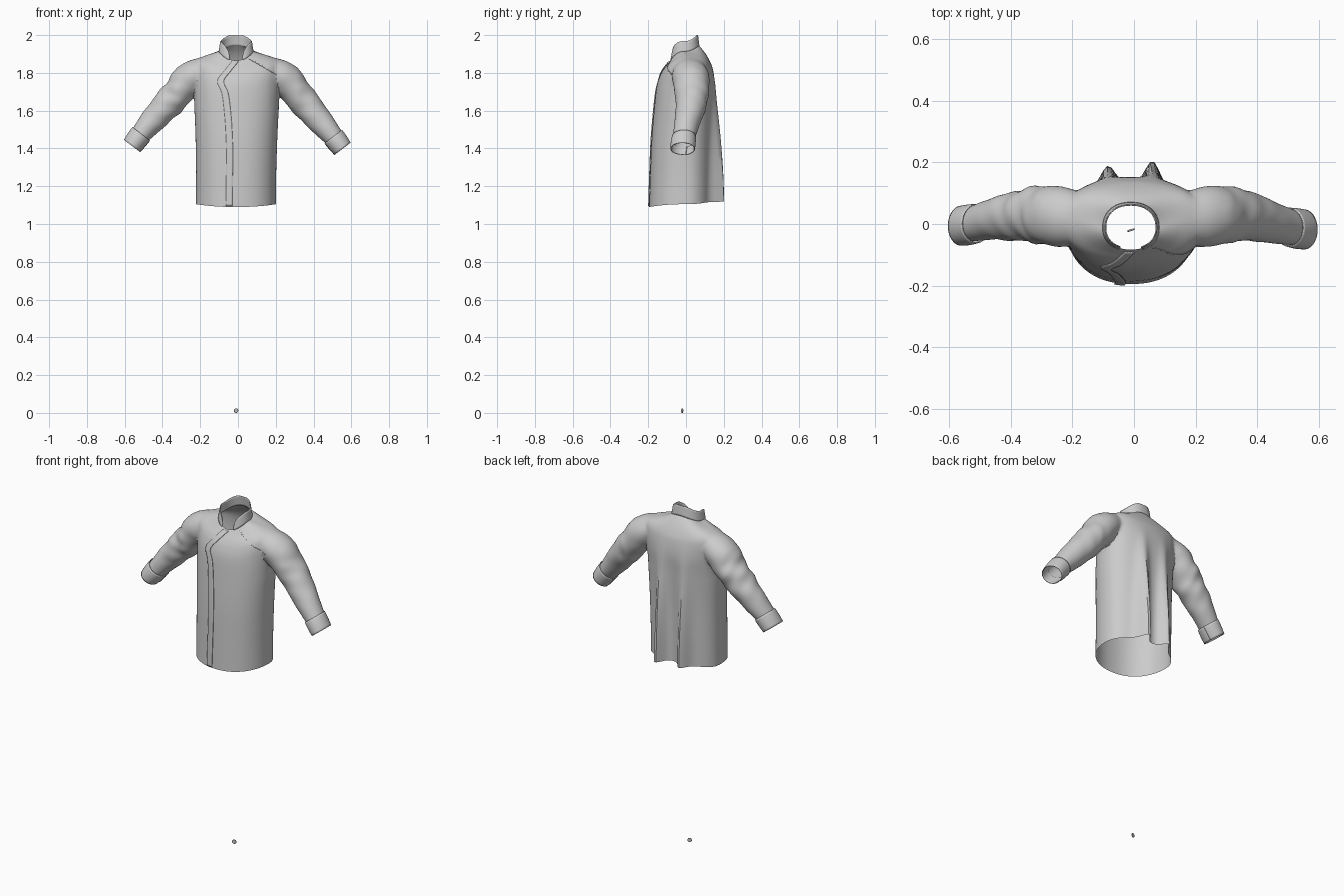
import bpy, bmesh, math
from mathutils import Vector
from mathutils.bvhtree import BVHTree

if "Cube" in bpy.data.objects:
    bpy.data.objects.remove(bpy.data.objects["Cube"])

PI = math.pi


def spline(keys, n):
    """Smooth interpolation through tuples of numbers."""
    out = []
    for i in range(n + 1):
        u = i / n * (len(keys) - 1)
        k = min(int(u), len(keys) - 2)
        t = u - k
        p0, p1, p2, p3 = (keys[min(max(k + j, 0), len(keys) - 1)] for j in (-1, 0, 1, 2))
        out.append([0.5 * (2 * b + (c - a) * t + (2 * a - 5 * b + 4 * c - d) * t * t
                           + (3 * b - a - 3 * c + d) * t ** 3)
                    for a, b, c, d in zip(p0, p1, p2, p3)])
    return out


def loft(name, rings, closed=True, caps=False, thick=0):
    """Skin rows of points; returns the object and its cap centres."""
    bm = bmesh.new()
    rows = [[bm.verts.new(p) for p in r] for r in rings]
    n = len(rows[0])
    for a, b in zip(rows, rows[1:]):
        for i in range(n if closed else n - 1):
            j = (i + 1) % n
            bm.faces.new((a[i], a[j], b[j], b[i]))
    centres = []
    if caps:
        for r in (rows[0], rows[-1]):
            c = sum((v.co for v in r), Vector()) / n
            centres.append(c)
            cv = bm.verts.new(c)
            for i in range(n):
                bm.faces.new((r[i], r[(i + 1) % n], cv))
    bmesh.ops.recalc_face_normals(bm, faces=bm.faces)
    me = bpy.data.meshes.new(name)
    bm.to_mesh(me)
    bm.free()
    ob = bpy.data.objects.new(name, me)
    bpy.context.collection.objects.link(ob)
    if thick:
        m = ob.modifiers.new("thickness", 'SOLIDIFY')
        m.thickness, m.offset = thick, 0
    return ob, centres


# Torso: z at front/side/back, centre x, half width, centre y, front y, back y, fold depth
torso_keys = [
    (1.09, 1.105, 1.12, -0.01, 0.212, 0.0, -0.195, 0.135, 1.0),
    (1.25, 1.26, 1.27, -0.01, 0.212, 0.0, -0.19, 0.137, 0.9),
    (1.45, 1.45, 1.45, -0.008, 0.216, 0.0, -0.182, 0.14, 0.65),
    (1.63, 1.63, 1.63, -0.007, 0.224, 0.0, -0.167, 0.147, 0.3),
    (1.73, 1.74, 1.74, -0.006, 0.23, 0.01, -0.155, 0.152, 0.08),
    (1.785, 1.82, 1.82, -0.004, 0.237, 0.022, -0.138, 0.142, 0),
    (1.82, 1.866, 1.865, -0.004, 0.228, 0.025, -0.119, 0.125, 0),
    (1.845, 1.893, 1.91, -0.007, 0.16, 0.012, -0.1, 0.098, 0),
    (1.866, 1.915, 1.948, -0.01, 0.088, -0.012, -0.083, 0.066, 0),
]


def torso_point(k, a):
    zf, zs, zb, cx, hw, cy, yf, yb, fold = k
    c, s = math.cos(a), math.sin(a)
    x = cx + hw * math.copysign(abs(c) ** 0.9, c)
    y = cy + (yb - cy if s > 0 else cy - yf) * math.copysign(abs(s) ** 0.9, s)
    if s > 0:
        y += fold * (0.075 * math.exp(-((x - 0.06) / 0.032) ** 2)
                     + 0.06 * math.exp(-((x + 0.085) / 0.032) ** 2))
    return Vector((x, y, zs + ((zb if s > 0 else zf) - zs) * s * s))


N = 96
body, centres = loft("jacket_body", [[torso_point(k, 2 * PI * i / N) for i in range(N)]
                                     for k in spline(torso_keys, 56)], caps=True)


# Sleeves: x, z, y, half thickness, half depth along the arm
def tube_rings(keys, side, n, seg, wrinkle=0.0, spiral=0.0):
    pts = spline(keys, n)
    rings = []
    for i, (x, z, y, h, d) in enumerate(pts):
        a, b = pts[max(i - 1, 0)], pts[min(i + 1, n)]
        t = Vector((b[0] - a[0], 0, b[1] - a[1])).normalized()
        up = Vector((-t.z, 0, t.x))
        ring = []
        for j in range(seg + (1 if spiral else 0)):
            g = 2 * PI * j / seg + (PI * 0.9 if spiral else 0)
            u = i / n
            f = 1 + spiral * j / seg
            f += wrinkle * math.sin(PI * u) ** 2 * (math.sin(26 * u + 2 * g) + 0.6 * math.sin(41 * u - 3 * g))
            p = Vector((x, y, z)) + up * h * f * math.cos(g) + Vector((0, d * f * math.sin(g), 0))
            p.x = p.x * side - 0.004
            ring.append(p)
        rings.append(ring)
    return rings


for side, name, wr in ((1, "left", 0.02), (-1, "right", 0.04)):
    dz, dy = (0, 0) if side == 1 else (0.015, 0.012)
    arm = [(0.14, 1.825, 0.02, 0.055, 0.07), (0.235, 1.785, 0.024, 0.086, 0.1),
           (0.305, 1.705, 0.03, 0.082, 0.092), (0.375, 1.62 + dz / 2, 0.026, 0.077, 0.08),
           (0.455, 1.525 + dz, 0.004 + dy, 0.065, 0.067), (0.53, 1.437 + dz, -0.014 + dy, 0.049, 0.055)]
    sleeve, cc = loft(name + "_sleeve", tube_rings(arm, side, 40, 48, wr), caps=True)
    centres += cc
    m = body.modifiers.new(name, 'BOOLEAN')
    m.operation, m.solver, m.object = 'UNION', 'EXACT', sleeve
    # Turned-back cuff, wrapped so that its ends overlap
    cuff = [(0.508, 1.462 + dz, -0.012 + dy, 0.055, 0.059), (0.532, 1.431 + dz, -0.016 + dy, 0.054, 0.061),
            (0.557, 1.398 + dz, -0.019 + dy, 0.05, 0.06)]
    loft(name + "_cuff", tube_rings(cuff, side, 6, 48, spiral=0.09), closed=False, thick=0.004)

# Join the sleeves to the torso, then open the hem, neck and wrists and soften the armholes
dg = bpy.context.evaluated_depsgraph_get()
joined = bpy.data.meshes.new_from_object(body.evaluated_get(dg))
body.modifiers.clear()
body.data = joined
for n in ("left_sleeve", "right_sleeve"):
    bpy.data.objects.remove(bpy.data.objects[n])
bm = bmesh.new()
bm.from_mesh(joined)
bmesh.ops.delete(bm, geom=[v for v in bm.verts if any((v.co - c).length < 1e-4 for c in centres)],
                 context='VERTS')
soft = [v for v in bm.verts if 0.17 < abs(v.co.x) < 0.31 and v.co.z > 1.62]
for _ in range(8):
    bmesh.ops.smooth_vert(bm, verts=soft, factor=0.5, use_axis_x=True, use_axis_y=True, use_axis_z=True)
bm.to_mesh(joined)
tree = BVHTree.FromBMesh(bm)
bm.free()


# Strips laid on the front of the torso
def strip(name, line, width, lift, thick, n=60):
    rows = []
    for x, z in spline(line, n):
        row = []
        for j in range(5):
            px = x + width * (j / 4 - 0.5)
            hit = tree.ray_cast(Vector((px, -1, z)), Vector((0, 1, 0)))
            if hit[0] is None or hit[0].y > 0.03:
                hit = tree.find_nearest(Vector((px, -0.12, z)))
            row.append(hit[0] + Vector((0, -lift, 0)))
        rows.append(row)
    loft(name, rows, closed=False, thick=thick)


strip("front_placket", [(-0.015, 1.86), (-0.055, 1.81), (-0.092, 1.755), (-0.068, 1.69), (-0.052, 1.56),
                        (-0.044, 1.4), (-0.045, 1.25), (-0.047, 1.096)], 0.034, 0.004, 0.004)
strip("shoulder_seam", [(0.062, 1.873), (0.12, 1.84), (0.18, 1.805), (0.225, 1.775)], 0.007, 0.001, 0.002)

# Stand collar with rounded front ends
M, gap = 72, 0.38
collar = []
for r in range(7):
    t = r / 6
    row = []
    for i in range(M + 1):
        u = i / M
        p = torso_point(torso_keys[-1], -PI / 2 + gap + (2 * PI - 2 * gap) * u)
        end = min(1, min(u, 1 - u) / 0.09)
        p.x = -0.01 + (p.x + 0.01) * (1.03 - 0.1 * t)
        p.y = -0.012 + (p.y + 0.012) * (1.04 - 0.1 * t)
        p.z += -0.004 + (0.056 + 0.004 * abs(math.cos(PI * 2 * u))) * t * (0.25 + 0.75 * math.sqrt(1 - (1 - end) ** 2))
        p.z = min(p.z, 2.0)
        row.append(p)
    collar.append(row)
loft("stand_collar", collar, closed=False, thick=0.004)

# Loose button resting on the ground
bpy.ops.mesh.primitive_cylinder_add(vertices=32, radius=0.012, depth=0.006, location=(-0.01, -0.02, 0.012),
                                    rotation=(PI / 2, 0, 0.3))
button = bpy.context.object
button.name = "button"
bev = button.modifiers.new("rounded", 'BEVEL')
bev.width, bev.segments = 0.002, 3

# Smooth shading with crisp edges
for ob in bpy.data.objects:
    ob.select_set(True)
bpy.context.view_layer.objects.active = body
bpy.ops.object.shade_smooth_by_angle(angle=math.radians(40))
